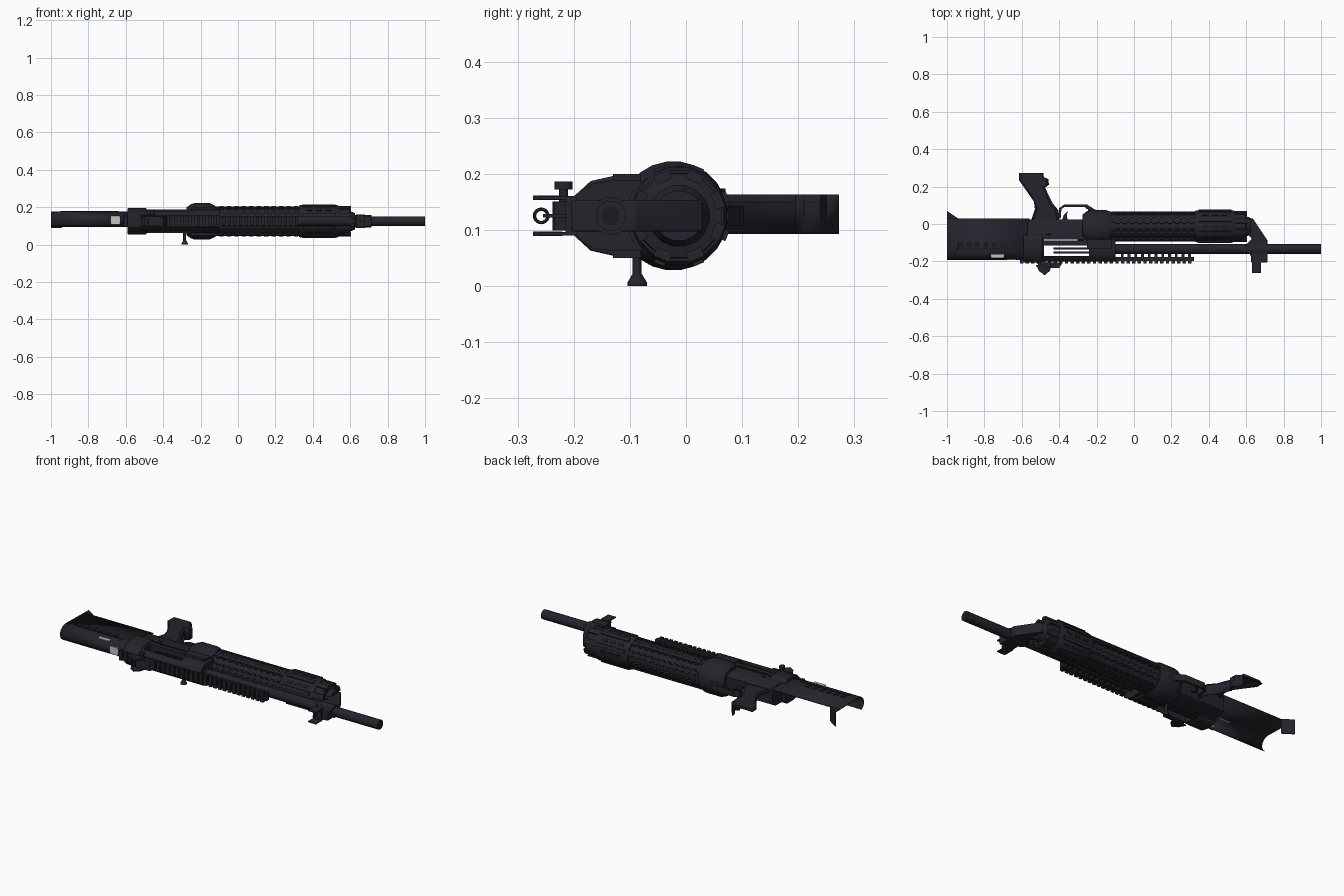
import bpy, bmesh, math
from mathutils import Vector, Matrix

if "Cube" in bpy.data.objects:
    bpy.data.objects.remove(bpy.data.objects["Cube"])

ZC = 0.125   # mirror plane of the model, which lies on its side


def mat(name, c):
    m = bpy.data.materials.new(name)
    m.diffuse_color = (*c, 1)
    m.use_nodes = True
    m.node_tree.nodes["Principled BSDF"].inputs["Base Color"].default_value = m.diffuse_color
    return m


DARK = mat("dark_navy_metal", (0.017, 0.017, 0.025))
BLACK = mat("near_black", (0.010, 0.010, 0.015))
LIGHT = mat("light_grey", (0.55, 0.55, 0.53))


def finish(name, bm, m=DARK, normals=True):
    if normals:
        bmesh.ops.recalc_face_normals(bm, faces=bm.faces)
    me = bpy.data.meshes.new(name)
    bm.to_mesh(me)
    bm.free()
    ob = bpy.data.objects.new(name, me)
    bpy.context.collection.objects.link(ob)
    me.materials.append(m)
    return ob


def prism(name, pts, lo, hi, axis='z', m=DARK, bevel=0):
    """Extrude an xy profile along z, or a yz profile along x."""
    bm = bmesh.new()
    put = (lambda p, t: (p[0], p[1], t)) if axis == 'z' else (lambda p, t: (t, p[0], p[1]))
    a = [bm.verts.new(put(p, lo)) for p in pts]
    b = [bm.verts.new(put(p, hi)) for p in pts]
    bm.faces.new(a)
    bm.faces.new(b)
    for i in range(len(pts)):
        j = (i + 1) % len(pts)
        bm.faces.new((a[i], a[j], b[j], b[i]))
    ob = finish(name, bm, m)
    if bevel:
        mod = ob.modifiers.new("bevel", 'BEVEL')
        mod.width, mod.segments, mod.limit_method = bevel, 2, 'ANGLE'
    return ob


def sheet(name, pts, lo, hi, thick=0.004):
    """Open thin shell swept along x from a yz line."""
    bm = bmesh.new()
    a = [bm.verts.new((lo, *p)) for p in pts]
    b = [bm.verts.new((hi, *p)) for p in pts]
    for i in range(len(pts) - 1):
        bm.faces.new((a[i], a[i + 1], b[i + 1], b[i]))
    ob = finish(name, bm)
    mod = ob.modifiers.new("shell", 'SOLIDIFY')
    mod.thickness, mod.offset = thick, 0
    return ob


def boxes(name, items, m=DARK):
    """Boxes as (x0, x1, y0, y1, z0, z1[, matrix]) in one mesh."""
    bm = bmesh.new()
    for it in items:
        x0, x1, y0, y1, z0, z1 = it[:6]
        mt = Matrix.Translation(((x0 + x1) / 2, (y0 + y1) / 2, (z0 + z1) / 2)) @ Matrix.Diagonal((x1 - x0, y1 - y0, z1 - z0, 1))
        if len(it) > 6:
            mt = it[6] @ mt
        bmesh.ops.create_cube(bm, size=1, matrix=mt)
    return finish(name, bm, m)


def loft(name, rings, n=20, m=DARK, axis='x'):
    """Rings of (position, centre y, radius y, radius z) along x."""
    bm = bmesh.new()
    rows = []
    for x, cy, ry, rz in rings:
        rows.append([bm.verts.new((x, cy + ry * math.cos((i + .5) * math.tau / n),
                                   ZC + rz * math.sin((i + .5) * math.tau / n))) for i in range(n)])
    for a, b in zip(rows, rows[1:]):
        for i in range(n):
            bm.faces.new((a[i], a[(i + 1) % n], b[(i + 1) % n], b[i]))
    bm.faces.new(rows[0])
    bm.faces.new(rows[-1])
    return finish(name, bm, m)


def sym(half):
    """Mirror (y, height above centre) points into a closed yz profile."""
    return [(y, ZC + h) for y, h in half] + [(y, ZC - h) for y, h in reversed(half)]


# Stock: open shell with rounded spine, and a flared heel
arc = [(-0.14 - 0.05 * math.sin(t), 0.132 + 0.044 * math.cos(t)) for t in [i * 2.5 / 9 for i in range(10)]]
sheet("stock_shell", [(0.03, 0.172)] + arc, -1, -0.56)
prism("heel_plate", [(-1, 0.03), (-1, 0.07), (-0.94, 0.03)], 0.170, 0.174)
prism("heel_wall", [(-1, 0.07), (-1, 0.065), (-0.95, 0.03), (-0.94, 0.03)], 0.09, 0.172)
boxes("stock_vents", [(-0.94 + i * .045, -0.915 + i * .045, -0.125, -0.095, 0.174, 0.180) for i in range(6)], BLACK)
boxes("stock_strip", [(-0.95, -0.64, -0.135, -0.129, 0.174, 0.1805)], BLACK)
boxes("stock_side_label", [(-0.765, -0.695, -0.181, -0.156, 0.1685, 0.1725)], LIGHT)
boxes("stock_spine_plate", [(-0.68, -0.63, -0.1925, -0.187, 0.108, 0.152)], LIGHT)

# Receiver, lower housing and rear collar with a see-through port
upper = prism("upper_receiver", sym([(-0.20, 0.03), (-0.185, 0.045), (-0.165, 0.058), (-0.13, 0.063), (-0.08, 0.063)]),
              -0.59, -0.10, 'x')
lower = prism("lower_receiver", sym([(-0.082, 0.058), (0.0, 0.056), (0.025, 0.042)]), -0.57, -0.25, 'x')
prism("rear_collar", sym([(-0.205, 0.03), (-0.17, 0.062), (-0.13, 0.071), (-0.08, 0.071), (-0.06, 0.055)]),
      -0.59, -0.49, 'x', bevel=0.004)
cut = boxes("port_cutter", [(-0.48, -0.24, -0.172, -0.115, -0.1, 0.3), (-0.48, -0.27, -0.089, -0.0815, -0.1, 0.3)])
cut.hide_render = True
cut.hide_viewport = True
cut.display_type = 'WIRE'
mod = upper.modifiers.new("port", 'BOOLEAN')
mod.operation, mod.object, mod.solver = 'DIFFERENCE', cut, 'EXACT'
boxes("port_bars", [(-0.43, -0.24, y, y + 0.011, ZC - 0.03, ZC + 0.04) for y in (-0.158, -0.136)], BLACK)
boxes("receiver_blocks", [(-0.25, -0.12, -0.13, -0.08, ZC + s * 0.066 - 0.009, ZC + s * 0.066 + 0.009) for s in (-1, 1)])
loft("receiver_pin", [(-0.47, -0.055, 0.012, 0.062), (-0.445, -0.055, 0.012, 0.062)], 10)

# Barrel, gas tube and top rail with teeth
loft("barrel", [(-0.1, -0.134, 0.027, 0.027), (1, -0.134, 0.027, 0.027)], 16)
loft("barrel_sleeve", [(0.62, -0.134, 0.034, 0.034), (0.715, -0.134, 0.034, 0.034)], 16)
loft("muzzle_bore", [(0.995, -0.134, 0.017, 0.017), (1.0008, -0.134, 0.017, 0.017)], 16, BLACK)
boxes("top_rail", [(-0.61, 0.32, -0.199, -0.177, ZC - 0.022, ZC + 0.022)])
boxes("rail_teeth", [(-0.61 + i * .03, -0.592 + i * .03, -0.212, -0.195, ZC - 0.028, ZC + 0.028) for i in range(31)])
boxes("rail_feet", [(-0.07 + i * .036, -0.055 + i * .036, -0.18, -0.158, ZC - 0.015, ZC + 0.015) for i in range(11)])

# Handguard: rear bulge, long tube, front cuff and tapered nose
loft("handguard_bulge", [(-0.275, -0.02, 0.07, 0.075), (-0.255, -0.022, 0.09, 0.09), (-0.235, -0.0225, 0.0975, 0.0975),
                         (-0.15, -0.0225, 0.0975, 0.0975), (-0.12, -0.015, 0.08, 0.083)], 24)
loft("handguard_tube", [(-0.14, -0.0125, 0.072, 0.077), (0.34, -0.0125, 0.072, 0.077)], 16)
loft("front_cuff", [(0.325, -0.0125, 0.083, 0.084), (0.335, -0.0125, 0.087, 0.089), (0.53, -0.0125, 0.087, 0.089),
                    (0.54, -0.0125, 0.082, 0.082)], 16)
loft("handguard_nose", [(0.53, -0.0125, 0.077, 0.078), (0.595, -0.0125, 0.077, 0.076), (0.60, -0.0125, 0.055, 0.055),
                        (0.625, -0.0125, 0.045, 0.045)], 16)


def around(angle):
    return Matrix.Translation((0, -0.0125, ZC)) @ Matrix.Rotation(angle, 4, 'X')


ribs, rails, slots, lugs = [], [], [], []
for k in range(8):
    r = around(math.radians(45 * k + 22.5))
    rails.append((-0.12, 0.33, -0.008, 0.008, 0.07, 0.083, r))
    rails.append((0.345, 0.52, -0.010, 0.010, 0.08, 0.0935, r))
    lugs.append((0.535, 0.605, -0.015, 0.015, 0.066, 0.083, r))
    for i in range(11):
        x = -0.10 + i * 0.04
        ribs.append((x, x + 0.022, -0.017, 0.017, 0.068, 0.08, r))
    for i in range(3):
        x = 0.365 + i * 0.05
        slots.append((x, x + 0.033, -0.008, 0.008, 0.08, 0.089, around(math.radians(45 * k))))
boxes("handguard_rails", rails)
boxes("handguard_ribs", ribs)
boxes("cuff_slots", slots, BLACK)
boxes("nose_lugs", lugs)

# Front bracket carrying the front sight post and its wings
prism("front_bracket", [(0.595, 0.03), (0.635, 0.03), (0.715, -0.09), (0.715, -0.205), (0.625, -0.205),
                        (0.625, -0.165), (0.60, -0.15), (0.60, -0.11), (0.63, -0.08), (0.595, -0.04)],
      ZC - 0.028, ZC + 0.028, bevel=0.004)
boxes("front_sight", [(0.63, 0.68, -0.262, -0.20, ZC + s * 0.032 - 0.003, ZC + s * 0.032 + 0.003) for s in (-1, 1)]
      + [(0.63, 0.68, -0.215, -0.195, ZC - 0.034, ZC + 0.034), (0.652, 0.658, -0.255, -0.21, ZC - 0.003, ZC + 0.003)])

# Rear sight: base, wings, knob and aperture ring
prism("rear_sight_base", [(-0.52, -0.205), (-0.50, -0.238), (-0.40, -0.235), (-0.38, -0.205)], ZC - 0.026, ZC + 0.026)
for s in (-1, 1):
    prism("rear_sight_wing", [(-0.525, -0.22), (-0.505, -0.255), (-0.475, -0.273), (-0.45, -0.25), (-0.44, -0.22)],
          ZC + s * 0.032 - 0.004, ZC + s * 0.032 + 0.004)
bpy.ops.mesh.primitive_torus_add(major_radius=0.012, minor_radius=0.003, major_segments=20, minor_segments=6,
                                 location=(-0.48, -0.258, ZC), rotation=(0, math.pi / 2, 0))
ring = bpy.context.object
ring.name = "rear_sight_ring"
ring.data.materials.append(DARK)


def post(name, x, y, z0, z1, r0, r1, n=12):
    bm = bmesh.new()
    bmesh.ops.create_cone(bm, cap_ends=True, segments=n, radius1=r0, radius2=r1, depth=z1 - z0,
                          matrix=Matrix.Translation((x, y, (z0 + z1) / 2)))
    return finish(name, bm)


post("sight_knob_stem", -0.46, -0.218, 0.14, 0.175, 0.008, 0.008)
post("sight_knob", -0.46, -0.218, 0.172, 0.186, 0.016, 0.016)

# Charging handle
post("charging_stem", -0.285, -0.087, 0.015, 0.08, 0.008, 0.008)
post("charging_knob_flare", -0.285, -0.087, 0.006, 0.022, 0.0175, 0.008)
post("charging_knob_base", -0.285, -0.087, 0.0, 0.006, 0.0175, 0.0175)

# Pistol grip: top side and front wall, open beneath
grip = [(-0.615, 0.235), (-0.615, 0.273), (-0.485, 0.273), (-0.482, 0.25), (-0.458, 0.24), (-0.455, 0.21), (-0.476, 0.195),
        (-0.435, 0.11), (-0.405, 0.075), (-0.40, 0.02), (-0.55, 0.02), (-0.53, 0.08), (-0.535, 0.12)]
bm = bmesh.new()
edge = grip[1:10]
top = [bm.verts.new((x, y, 0.150)) for x, y in grip]
inner = [bm.verts.new((-0.52 + (x + 0.52) * .8 if y > .1 else x - .015 * (1 if x > -.5 else -1), y, 0.163)) for x, y in grip]
low = [bm.verts.new((x, y, 0.093)) for x, y in edge]
bm.faces.new(inner)
for i in range(len(grip)):
    j = (i + 1) % len(grip)
    bm.faces.new((top[i], top[j], inner[j], inner[i]))
for i in range(1, len(edge) - 1):
    bm.faces.new((top[i + 1], low[i], low[i + 1], top[i + 2]))
g = finish("pistol_grip", bm)
mod = g.modifiers.new("shell", 'SOLIDIFY')
mod.thickness = 0.004

# Trigger guard loop and trigger
guard = [(-0.405, 0.03), (-0.40, 0.085), (-0.375, 0.103), (-0.25, 0.103), (-0.205, 0.075), (-0.20, 0.05),
         (-0.25, 0.05), (-0.245, 0.075), (-0.265, 0.092), (-0.37, 0.092), (-0.388, 0.08), (-0.392, 0.03)]
prism("trigger_guard", guard, ZC - 0.018, ZC + 0.018)
prism("trigger", [(-0.385, 0.02), (-0.355, 0.02), (-0.36, 0.05), (-0.352, 0.07), (-0.375, 0.05)], ZC - 0.008, ZC + 0.008)

# Smooth shading with sharp edges kept
for ob in bpy.context.scene.objects:
    if not ob.hide_render:
        ob.select_set(True)
        bpy.context.view_layer.objects.active = ob
bpy.ops.object.shade_smooth_by_angle(angle=math.radians(35))
